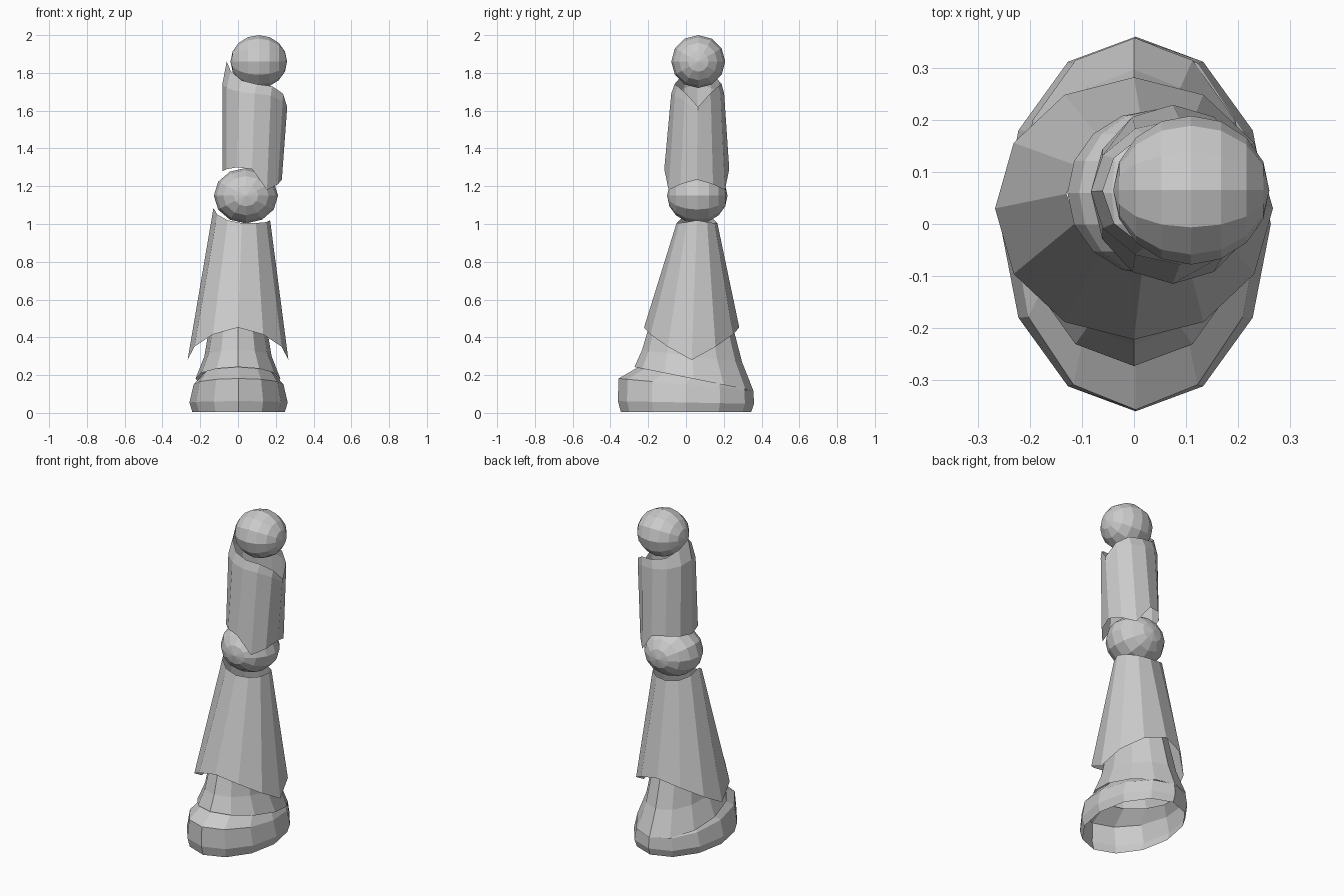
import bpy, bmesh, math
from mathutils import Matrix

if "Cube" in bpy.data.objects:
    bpy.data.objects.remove(bpy.data.objects["Cube"])

N = 12  # sides of every shell


def shell(name, sections):
    """Open lofted tube. Section: (cx, cy, rx, ry, z, tilt).
    z is one height or 7 heights from +x round to -x, mirrored front/back;
    tilt adds height along y."""
    bm = bmesh.new()
    rings = []
    for cx, cy, rx, ry, z, tilt in sections:
        ring = []
        for i in range(N):
            a = 2 * math.pi * i / N
            h = z[min(i, N - i)] if isinstance(z, list) else z
            y = ry * math.sin(a)
            ring.append(bm.verts.new((cx + rx * math.cos(a), cy + y, h + tilt * y)))
        rings.append(ring)
    for lo, hi in zip(rings, rings[1:]):
        for i in range(N):
            j = (i + 1) % N
            bm.faces.new((lo[i], lo[j], hi[j], hi[i]))
    return finish(name, bm)


def ball(name, loc, size, axis):
    """Faceted joint ball with its poles on the given axis."""
    bm = bmesh.new()
    bmesh.ops.create_uvsphere(bm, u_segments=12, v_segments=8, radius=1)
    rot = Matrix.Rotation(math.pi / 2, 4, 'Y' if axis == 'X' else 'X')
    bm.transform(Matrix.Translation(loc) @ Matrix.Diagonal((*size, 1)) @ rot)
    return finish(name, bm)


def finish(name, bm):
    mesh = bpy.data.meshes.new(name)
    bm.to_mesh(mesh)
    bm.free()
    ob = bpy.data.objects.new(name, mesh)
    bpy.context.collection.objects.link(ob)
    return ob


# Foot: hollow shoe, open underneath
shell("foot", [
    (0.003, 0, 0.245, 0.345, 0.005, 0),
    (0.003, 0, 0.26, 0.36, 0.055, -0.02),
    (0.003, 0, 0.238, 0.357, 0.15, -0.09),
    (0.003, 0.035, 0.195, 0.275, 0.20, -0.18),
])

# Ankle cuff: flared, slanting down to the heel
shell("ankle_cuff", [
    (0, 0.042, 0.225, 0.315, 0.18, -0.2),
    (0, 0.032, 0.178, 0.265, 0.30, -0.12),
    (0, 0.027, 0.145, 0.21, 0.50, 0),
])

# Shin shell: wide bell with drooping sides
shell("shin_shell", [
    (0, 0.03, 0.267, 0.252,
     [0.28, 0.35, 0.415, 0.452, 0.415, 0.35, 0.28], 0),
    (0.02, 0.058, 0.15, 0.108,
     [1.02, 1.01, 1.005, 1.005, 1.02, 1.05, 1.085], 0),
])

# Knee and hip joints
ball("knee_ball", (0.042, 0.06, 1.15), (0.17, 0.16, 0.147), 'Y')
ball("hip_ball", (0.11, 0.065, 1.86), (0.15, 0.143, 0.14), 'X')

# Thigh shell: tall inner side, cut away on the outer side
shell("thigh_shell", [
    (0.075, 0.057, 0.157, 0.172,
     [1.235, 1.21, 1.18, 1.29, 1.30, 1.29, 1.28], 0),
    (0.088, 0.062, 0.171, 0.14,
     [1.60, 1.65, 1.68, 1.69, 1.70, 1.72, 1.74], 0),
    (0.10, 0.064, 0.16, 0.125,
     [1.62, 1.69, 1.73, 1.74, 1.76, 1.81, 1.86], 0),
])
